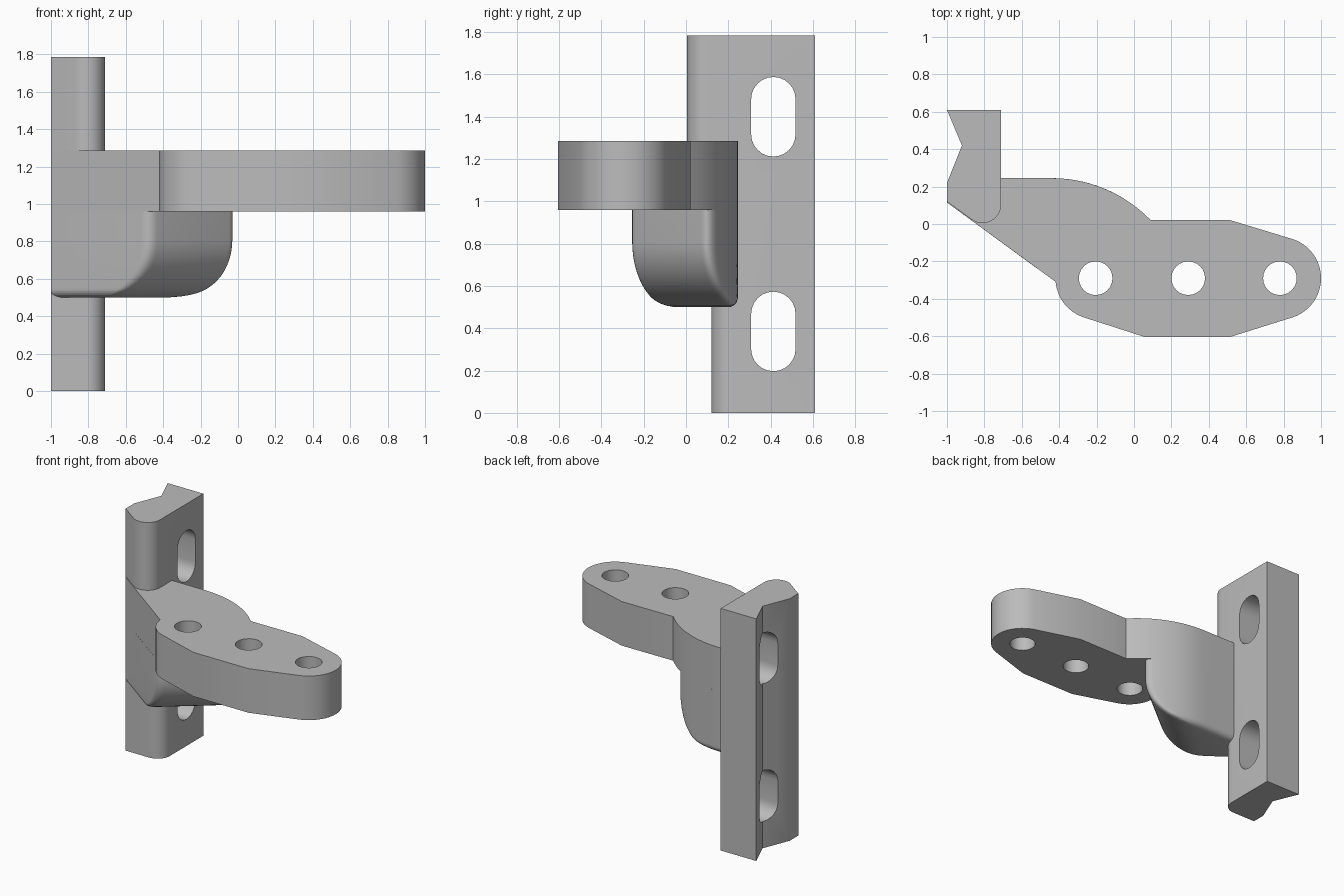
import bpy, bmesh
from math import sin, cos, pi, radians, sqrt
from mathutils import Vector, Matrix

cube = bpy.data.objects.get("Cube")
if cube:
    bpy.data.objects.remove(cube)

GREY = (0.5, 0.5, 0.5, 1)
metal = bpy.data.materials.new("plain grey")
metal.use_nodes = True
metal.diffuse_color = GREY
metal.node_tree.nodes["Principled BSDF"].inputs["Base Color"].default_value = GREY


def loft(name, rings):
    """Skin a stack of equal-length 3D loops and cap both ends."""
    bm = bmesh.new()
    loops = [[bm.verts.new(p) for p in ring] for ring in rings]
    n = len(loops[0])
    for a, b in zip(loops, loops[1:]):
        for i in range(n):
            j = (i + 1) % n
            bm.faces.new((a[i], a[j], b[j], b[i]))
    bm.faces.new(loops[0])
    bm.faces.new(loops[-1])
    bmesh.ops.recalc_face_normals(bm, faces=bm.faces)
    mesh = bpy.data.meshes.new(name)
    bm.to_mesh(mesh)
    bm.free()
    mesh.materials.append(metal)
    obj = bpy.data.objects.new(name, mesh)
    bpy.context.collection.objects.link(obj)
    return obj


def prism(name, outline, z0, z1):
    return loft(name, [[(x, y, z) for x, y in outline] for z in (z0, z1)])


def arc(cx, cy, r, a0, a1, n=12):
    angles = [radians(a0 + (a1 - a0) * i / n) for i in range(n + 1)]
    return [(cx + r * cos(a), cy + r * sin(a)) for a in angles]


def activate(obj):
    bpy.ops.object.select_all(action='DESELECT')
    obj.select_set(True)
    bpy.context.view_layer.objects.active = obj


def cut(obj, cutter):
    mod = obj.modifiers.new("cut", 'BOOLEAN')
    mod.operation = 'DIFFERENCE'
    mod.solver = 'EXACT'
    mod.object = cutter
    activate(obj)
    bpy.ops.object.modifier_apply(modifier=mod.name)
    bpy.data.objects.remove(cutter)


def smooth(obj):
    activate(obj)
    bpy.ops.object.shade_smooth_by_angle(angle=radians(30))


# Upright post: notched back, rounded nose, set back at the lower end
post = prism("mounting_post",
             [(-1, .61), (-.71, .61)] + arc(-.81, .105, .1, 0, -126)
             + [(-1, .12), (-1, .22), (-.92, .42)], 0, 1.785)
setback = arc(-.81, .22, .1, 0, -90) + [(-1.1, .12), (-1.1, -.1), (-.6, -.1), (-.6, .22)]
cut(post, prism("setback_cutter", setback, -.1, 1.2))

# Two slots through the post
for z in (.385, 1.4):
    slot = arc(.413, z + .083, .105, 0, 180) + arc(.413, z - .083, .105, 180, 360)
    cut(post, loft("slot_cutter", [[(x, y, h) for y, h in slot] for x in (-1.2, -.5)]))
smooth(post)

# Curved back edge shared by the arm plate and the web
BEND_X, BACK_Y, BEND_R = -.44, .245, .737


def back_y(x, inset=0):
    r = BEND_R - inset
    dx = max(0, x - BEND_X)
    return BACK_Y - BEND_R + sqrt(r * r - dx * dx)


# Arm plate with three holes
edge = [(-1, .115)] + arc(-.2, -.29, .22, 185, 252)
edge += [(.06, -.605), (.51, -.605)] + arc(.78, -.29, .22, -72, 72, 24)
edge += [(.51, .022)]
edge += [(x, back_y(x)) for x in (.09 - .53 * i / 14 for i in range(15))]
edge += [(-.8, BACK_Y)]
plate = prism("arm_plate", edge, .96, 1.285)
for x in (-.205, .29, .78):
    cut(plate, prism("hole_cutter", arc(x, -.29, .09, 0, 345, 23), .8, 1.4))
smooth(plate)

# Support web under the plate, its free end sweeping back to the bottom
FRONT = Vector((.807, -.591))      # along the slanted front wall
FRONT_IN = Vector((.591, .807))    # from the front wall inwards
END = Vector((.78, .626))          # along the free end
END_IN = Vector((-.626, .78))      # from the free end inwards
SWEEP, EDGE, CORNER = .31, .045, .055


def rounded(p, a, b, n=6):
    """Blend a corner between points a and b."""
    return [a * (1 - t) ** 2 + p * 2 * t * (1 - t) + b * t * t
            for t in (i / n for i in range(n + 1))]


def fillet(r, h):
    return r - sqrt(r * r - (r - h) ** 2) if h < r else 0


def web_ring(h):
    d, e = fillet(SWEEP, h), fillet(EDGE, h)
    start = Vector((-1, .115)) + FRONT_IN * e
    end_pt = Vector((-.475, -.273)) + END_IN * d
    # front corner: slide along the end line until it meets the front wall
    f = end_pt + END * ((start - end_pt).dot(FRONT_IN) / END.dot(FRONT_IN))
    # back corner: bisect along the end line to the curved back
    lo, hi = 0, .8
    for _ in range(40):
        mid = (lo + hi) / 2
        p = f + END * mid
        lo, hi = (mid, hi) if p.y < back_y(p.x, e) else (lo, mid)
    b = f + END * lo
    x0 = b.x - CORNER
    ring = [start] + rounded(f, f - FRONT * CORNER, f + END * CORNER)
    ring += rounded(b, b - END * CORNER, Vector((x0, back_y(x0, e))))
    ring += [Vector((x, back_y(x, e)))
             for x in (x0 + (-.8 - x0) * i / 14 for i in range(1, 15))]
    return [(p.x, p.y, .5 + h) for p in ring]


heights = {round(r * (1 - cos(pi / 2 * i / n)), 4)
           for r, n in ((EDGE, 6), (SWEEP, 16)) for i in range(n + 1)}
web = loft("support_web", [web_ring(h) for h in sorted(heights | {.46})])
smooth(web)
